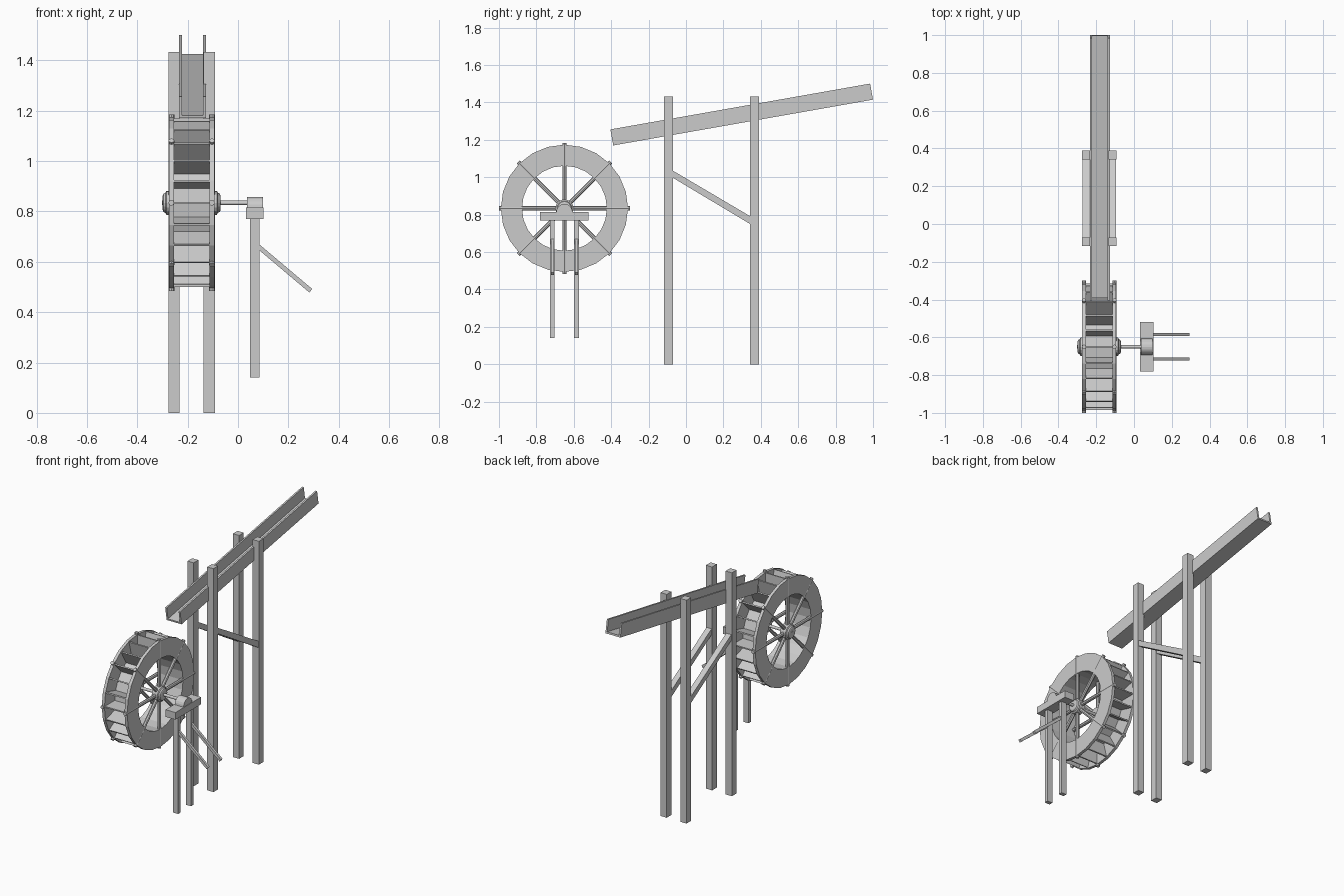
import bpy, bmesh
from math import sin, cos, pi, radians
from mathutils import Vector, Matrix

if "Cube" in bpy.data.objects:
    bpy.data.objects.remove(bpy.data.objects["Cube"])

CX = -0.184                 # shared centre plane of wheel and flume
WY, WZ = -0.65, 0.834       # wheel centre


def finish(name, bm):
    bmesh.ops.recalc_face_normals(bm, faces=bm.faces)
    me = bpy.data.meshes.new(name)
    bm.to_mesh(me)
    bm.free()
    ob = bpy.data.objects.new(name, me)
    bpy.context.collection.objects.link(ob)
    return ob


def add_box(bm, x0, x1, y0, y1, z0, z1, mat=Matrix()):
    m = mat @ Matrix.Translation(((x0 + x1) / 2, (y0 + y1) / 2, (z0 + z1) / 2))
    m = m @ Matrix.Diagonal((x1 - x0, y1 - y0, z1 - z0, 1))
    bmesh.ops.create_cube(bm, size=1, matrix=m)


def box(name, *dims):
    bm = bmesh.new()
    add_box(bm, *dims)
    return finish(name, bm)


def prism(name, profile, x0, x1):
    """Extrude a (y, z) outline along x."""
    bm = bmesh.new()
    f = bm.faces.new([bm.verts.new((x0, y, z)) for y, z in profile])
    r = bmesh.ops.extrude_face_region(bm, geom=[f])
    vs = [v for v in r["geom"] if isinstance(v, bmesh.types.BMVert)]
    bmesh.ops.translate(bm, verts=vs, vec=(x1 - x0, 0, 0))
    return finish(name, bm)


def lathe(name, profile, n):
    """Spin a closed (x, radius) profile around the wheel axis."""
    bm = bmesh.new()
    rings = []
    for i in range(n):
        a = 2 * pi * i / n
        rings.append([bm.verts.new((x, WY + r * cos(a), WZ + r * sin(a))) for x, r in profile])
    k = len(profile)
    for i in range(n):
        a, b = rings[i], rings[(i + 1) % n]
        for j in range(k):
            bm.faces.new((a[j], a[(j + 1) % k], b[(j + 1) % k], b[j]))
    bmesh.ops.remove_doubles(bm, verts=bm.verts, dist=1e-6)
    return finish(name, bm)


def ring(name, x0, x1, r0, r1, n=24):
    return lathe(name, [(x0, r0), (x1, r0), (x1, r1), (x0, r1)], n)


def wheel_spin(a):
    return Matrix.Translation((CX, WY, WZ)) @ Matrix.Rotation(a, 4, 'X')


# Wheel drum between the two rims
ring("wheel_sole", CX - 0.072, CX + 0.072, 0.227, 0.236)

# Paddles
bm = bmesh.new()
for i in range(24):
    add_box(bm, -0.072, 0.072, 0.23, 0.335, -0.004, 0.004, wheel_spin(i * pi / 12))
finish("wheel_paddles", bm)

# Rims, spokes and hubs on both sides
for side, s in (("left", -1), ("right", 1)):
    ring(f"wheel_rim_{side}", CX + s * 0.071, CX + s * 0.090, 0.227, 0.34)
    bm = bmesh.new()
    for i in range(4):
        m = wheel_spin(i * pi / 4) @ Matrix.Translation((s * 0.0805, 0, 0))
        bmesh.ops.create_cone(bm, cap_ends=True, segments=8, radius1=0.0115, radius2=0.0115,
                              depth=0.70, matrix=m)
    finish(f"wheel_spokes_{side}", bm)
    hub = [(0.060, 0.008), (0.060, 0.048), (0.100, 0.048), (0.104, 0.040),
           (0.112, 0.036), (0.115, 0.028), (0.115, 0.008)]
    lathe(f"wheel_hub_{side}", [(CX + s * x, r) for x, r in hub], 16)

# Axle
bm = bmesh.new()
x0, x1 = CX - 0.117, 0.095
bmesh.ops.create_cone(bm, cap_ends=True, segments=12, radius1=0.009, radius2=0.009, depth=x1 - x0,
                      matrix=Matrix.Translation(((x0 + x1) / 2, WY, WZ)) @ Matrix.Rotation(pi / 2, 4, 'Y'))
finish("axle", bm)

# Bearing stand: arched cap, cross beam, posts and braces
prism("bearing_cap", [(WY + 0.043 * cos(pi * i / 10), 0.814 + 0.044 * sin(pi * i / 10))
                      for i in range(11)], 0.036, 0.099)
box("bearing_beam", 0.032, 0.102, WY - 0.13, WY + 0.13, 0.769, 0.815)
for side, s in (("front", -1), ("back", 1)):
    y = WY + s * 0.065
    box(f"bearing_post_{side}", 0.048, 0.085, y - 0.013, y + 0.013, 0.14, 0.77)
    bm = bmesh.new()
    d = Vector((0.289 - 0.066, 0, 0.485 - 0.673))
    m = Matrix.Translation((0.066, y, 0.673)) @ d.to_track_quat('X', 'Z').to_matrix().to_4x4()
    add_box(bm, 0, d.length, -0.008, 0.008, -0.009, 0.009, m)
    finish(f"bearing_brace_{side}", bm)

# Trestle posts and sloping braces
for side, s in (("left", -1), ("right", 1)):
    x = CX + s * 0.070
    for row, y in (("front", -0.094), ("back", 0.366)):
        box(f"trestle_post_{row}_{side}", x - 0.022, x + 0.022, y - 0.0235, y + 0.0235, 0, 1.433)
    prism(f"trestle_brace_{side}", [(-0.075, 1.0), (0.346, 0.748), (0.346, 0.79), (-0.075, 1.038)],
          x - 0.018, x + 0.018)

# Flume: open U channel tilted towards the wheel
w, t, h, length = 0.053, 0.011, 0.087, 1.41
u = [(-w, 0), (w, 0), (w, h), (w - t, h), (w - t, t), (t - w, t), (t - w, h), (-w, h)]
bm = bmesh.new()
f = bm.faces.new([bm.verts.new((x, 0, z)) for x, z in u])
r = bmesh.ops.extrude_face_region(bm, geom=[f])
bmesh.ops.translate(bm, verts=[v for v in r["geom"] if isinstance(v, bmesh.types.BMVert)],
                    vec=(0, length, 0))
flume = finish("flume", bm)
flume.location = (CX + 0.003, -0.389, 1.170)
flume.rotation_euler = (radians(10), 0, 0)
